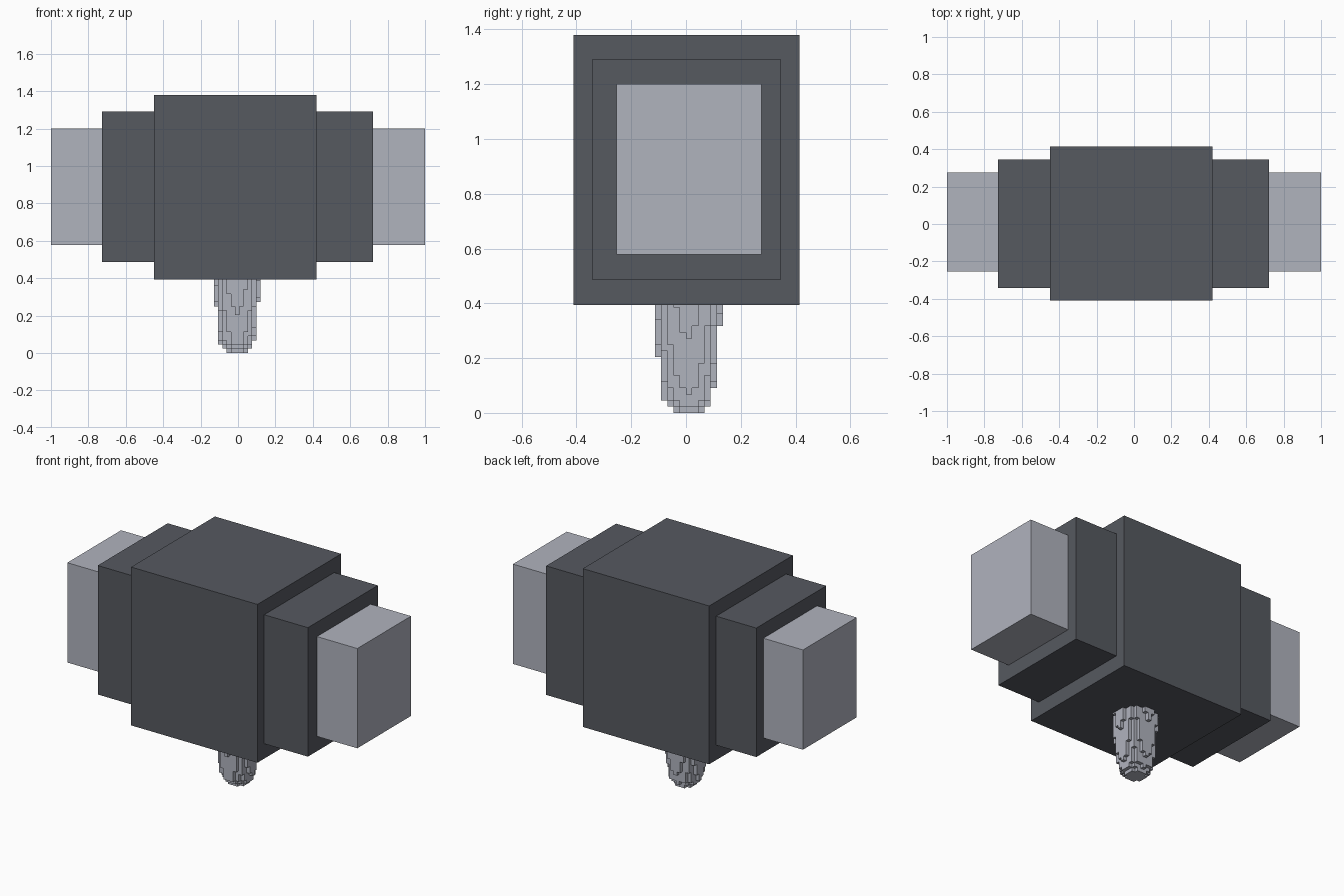
import bpy, bmesh
from mathutils import Vector

cube = bpy.data.objects.get("Cube")
if cube:
    bpy.data.objects.remove(cube, do_unlink=True)


def material(name, rgb):
    mat = bpy.data.materials.new(name)
    mat.use_nodes = True
    color = (*rgb, 1.0)
    mat.diffuse_color = color
    mat.node_tree.nodes["Principled BSDF"].inputs["Base Color"].default_value = color
    return mat


DARK = material("dark iron grey", (0.093, 0.10, 0.117))
LIGHT = material("light steel grey", (0.434, 0.451, 0.515))


def add_object(name, bm, mat):
    mesh = bpy.data.meshes.new(name)
    bm.to_mesh(mesh)
    bm.free()
    mesh.materials.append(mat)
    obj = bpy.data.objects.new(name, mesh)
    bpy.context.collection.objects.link(obj)
    return obj


def block(name, low, high, mat):
    low, high = Vector(low), Vector(high)
    bm = bmesh.new()
    bmesh.ops.create_cube(bm, size=1)
    bmesh.ops.scale(bm, vec=high - low, verts=bm.verts)
    bmesh.ops.translate(bm, vec=(low + high) / 2, verts=bm.verts)
    return add_object(name, bm, mat)


# Stepped hammer head: core, then a collar and a striking face on each side
block("head_core", (-0.45, -0.41, 0.393), (0.421, 0.415, 1.38), DARK)
block("right_collar", (-0.727, -0.343, 0.486), (-0.44, 0.346, 1.29), DARK)
block("left_collar", (0.41, -0.343, 0.486), (0.722, 0.346, 1.29), DARK)
block("right_striking_face", (-1.0, -0.253, 0.578), (-0.71, 0.276, 1.2), LIGHT)
block("left_striking_face", (0.71, -0.253, 0.578), (1.0, 0.276, 1.2), LIGHT)

# Handle stub: round, slightly leaning taper made of small cubic cells
CELL = 0.0226
CENTRE = Vector((-0.004, 0.011, 0))
LEAN = Vector((-0.04, -0.2))
PROFILE = [(0, 2.6), (1, 3.3), (2, 3.97), (4, 4.25), (9, 4.81), (14, 5.21), (17, 5.4)]


def radius(layer):
    for (a, ra), (b, rb) in zip(PROFILE, PROFILE[1:]):
        if layer <= b:
            return ra + (rb - ra) * (layer - a) / (b - a)


cells = {(x, y, k) for k in range(18) for x in range(-5, 6) for y in range(-5, 6)
         if (Vector((x, y)) - LEAN).length <= radius(k)}

# Only the exposed side of each cell becomes a face
bm = bmesh.new()
for cell in cells:
    middle = Vector(cell) + Vector((0, 0, 0.5))
    for axis in range(3):
        for sign in (-1, 1):
            out = Vector((0, 0, 0))
            out[axis] = sign
            if tuple(int(c + o) for c, o in zip(cell, out)) in cells:
                continue
            u = Vector((0, 0, 0))
            u[(axis + 1) % 3] = 0.5
            v = out.cross(u)
            corners = (-u - v, u - v, u + v, v - u)
            bm.faces.new([bm.verts.new((middle + out / 2 + c) * CELL + CENTRE)
                          for c in corners])
bmesh.ops.remove_doubles(bm, verts=bm.verts, dist=CELL / 100)
add_object("handle", bm, LIGHT)
